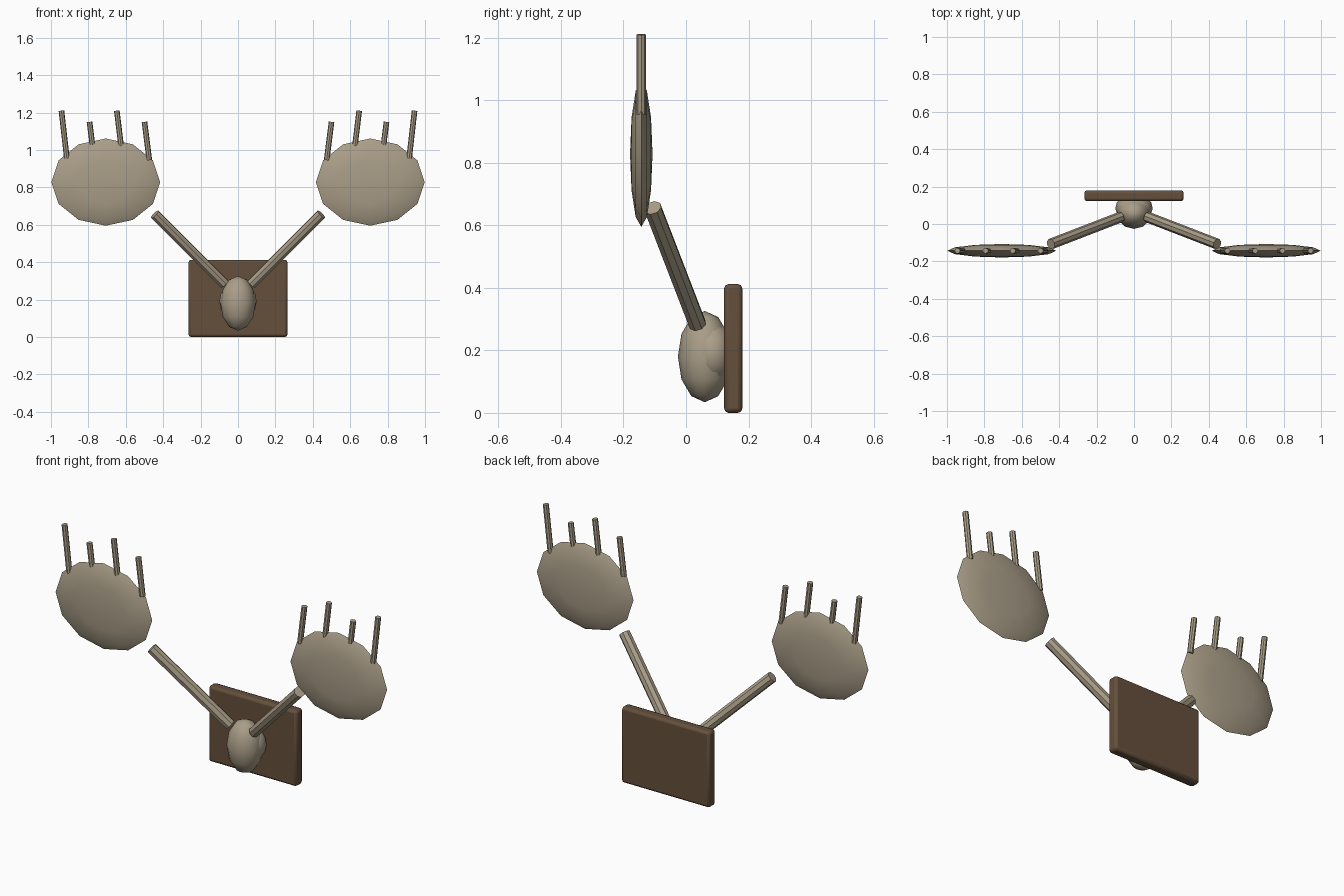
import bpy, math
from mathutils import Vector

if "Cube" in bpy.data.objects:
    bpy.data.objects.remove(bpy.data.objects["Cube"])


def material(name, rgb):
    m = bpy.data.materials.new(name)
    m.diffuse_color = (*rgb, 1)
    m.use_nodes = True
    m.node_tree.nodes["Principled BSDF"].inputs["Base Color"].default_value = m.diffuse_color
    return m


BONE = material("bone", (0.40, 0.34, 0.245))
WOOD = material("dark_wood", (0.13, 0.08, 0.045))


def finish(name, mat, angle=30):
    ob = bpy.context.object
    ob.name = name
    ob.data.materials.append(mat)
    bpy.ops.object.transform_apply(location=False, rotation=True, scale=True)
    bpy.ops.object.shade_smooth_by_angle(angle=math.radians(angle))
    return ob


def ellipsoid(name, loc, radii, segs=12, rings=6, rot=(0, 0, 0), angle=40):
    bpy.ops.mesh.primitive_uv_sphere_add(segments=segs, ring_count=rings, radius=1,
                                         location=loc, rotation=rot)
    bpy.context.object.scale = radii
    return finish(name, BONE, angle)


def rod(name, a, b, r):
    a, b = Vector(a), Vector(b)
    d = b - a
    bpy.ops.mesh.primitive_cylinder_add(vertices=8, radius=r, depth=d.length,
                                        location=(a + b) / 2,
                                        rotation=d.to_track_quat('Z', 'Y').to_euler())
    return finish(name, BONE)


# wall plaque with rounded edges
bpy.ops.mesh.primitive_cube_add(size=1, location=(0, 0.151, 0.206))
plaque = bpy.context.object
plaque.scale = (0.53, 0.058, 0.412)
finish("plaque", WOOD)
bevel = plaque.modifiers.new("bevel", 'BEVEL')
bevel.width = 0.014
bevel.segments = 2

# skull and the mount behind it
ellipsoid("skull", (0, 0.06, 0.18), (0.094, 0.086, 0.146))
ellipsoid("skull_mount", (0, 0.085, 0.19), (0.1, 0.075, 0.1), 16, 8)

# tine base x, base z, tip x, tip z
TINES = [(0.474, 0.945, 0.500, 1.15), (0.625, 1.02, 0.648, 1.21),
         (0.778, 1.025, 0.794, 1.15), (0.915, 0.955, 0.944, 1.21)]

# antlers on both sides
for side, s in (("left", -1), ("right", 1)):
    rod(f"{side}_beam", (s * 0.072, 0.037, 0.283), (s * 0.445, -0.107, 0.656), 0.029)
    # flat palm, pole pointing to the front
    ellipsoid(f"{side}_palm", (s * 0.707, -0.143, 0.828), (0.291, 0.233, 0.036),
              rot=(math.pi / 2, 0, 0))
    for i, (x0, z0, x1, z1) in enumerate(TINES):
        rod(f"{side}_tine_{i + 1}", (s * x0, -0.143, z0), (s * x1, -0.143, z1), 0.015)
